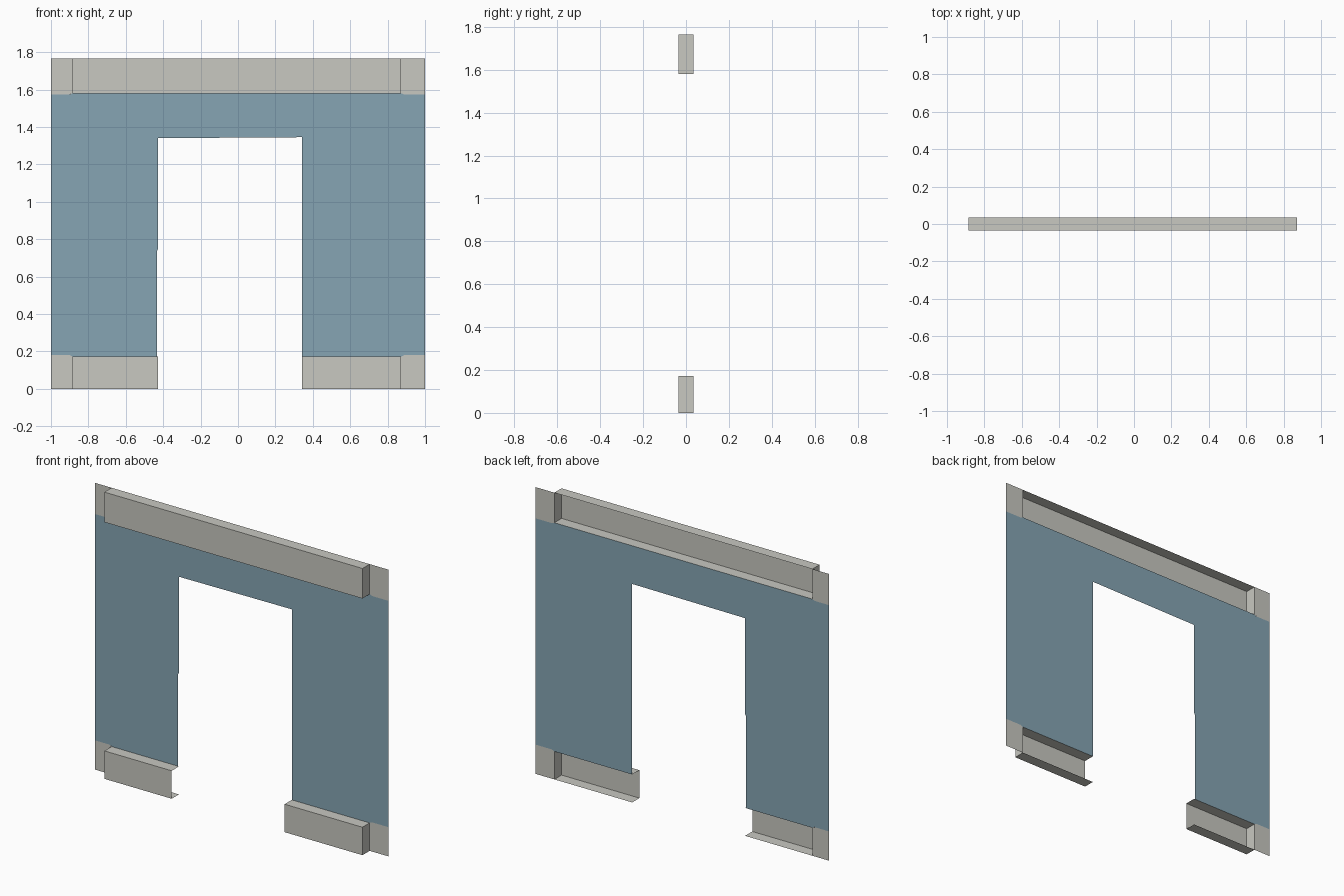
import bpy
import bmesh

if "Cube" in bpy.data.objects:
    bpy.data.objects.remove(bpy.data.objects["Cube"])

YB, YF = 0.035, -0.035          # wall plane and trim front
XL, XR = -0.885, 0.872          # outer ends of the trim
DL, DR = -0.427, 0.342          # doorway sides
TOP, CROWN, BASE = 1.765, 1.58, 0.172


def material(name, rgb):
    m = bpy.data.materials.new(name)
    m.diffuse_color = (*rgb, 1.0)
    m.use_nodes = True
    m.node_tree.nodes["Principled BSDF"].inputs["Base Color"].default_value = m.diffuse_color
    return m


blue = material("wall_blue", (0.238, 0.376, 0.455))
stone = material("trim_grey", (0.578, 0.578, 0.533))


def make(name, faces, mat):
    """Build one object from a few polygons given as corner points."""
    bm = bmesh.new()
    for pts in faces:
        bm.faces.new([bm.verts.new(p) for p in pts])
    bmesh.ops.remove_doubles(bm, verts=bm.verts, dist=1e-5)
    me = bpy.data.meshes.new(name)
    bm.to_mesh(me)
    bm.free()
    me.materials.append(mat)
    ob = bpy.data.objects.new(name, me)
    bpy.context.collection.objects.link(ob)
    return ob


def plate(name, outline, mat):
    """Flat panel in the wall plane from an x,z outline."""
    return make(name, [[(x, YB, z) for x, z in outline]], mat)


def trim(name, x0, x1, z0, z1, left_cap, right_cap):
    """Hollow moulding, open at the back, swept from a U section."""
    section = [(YB, z0), (YF, z0), (YF, z1), (YB, z1)]
    faces = [[(x0, *a), (x1, *a), (x1, *b), (x0, *b)]
             for a, b in zip(section, section[1:])]
    if left_cap:
        faces.append([(x0, y, z) for y, z in section])
    if right_cap:
        faces.append([(x1, y, z) for y, z in reversed(section)])
    return make(name, faces, stone)


# Wall sheet with the doorway cut out
plate("wall", [(-1, 0.18), (-0.9, 0.18), (XL, BASE), (-0.432, BASE),
               (-0.432, 0.74), (DL, 0.75), (DL, 1.34), (DR, 1.345),
               (DR, BASE), (XR, BASE), (0.89, 0.18), (1, 0.18),
               (1, 1.573), (0.89, 1.573), (XR, CROWN),
               (XL, CROWN), (-0.9, 1.573), (-1, 1.573)], blue)

# Flat corner plates beside the trim
for side, s, xi in (("left", -1, XL), ("right", 1, XR)):
    xm = xi + s * 0.016
    low = [(s, 0), (xi, 0), (xi, BASE), (xm, 0.18), (s, 0.18)]
    high = [(s, 1.573), (xm, 1.573), (xi, CROWN), (xi, TOP), (s, TOP)]
    for level, pts in (("lower", low), ("upper", high)):
        plate(f"{level}_corner_{side}", pts if s < 0 else pts[::-1], stone)

# Crown moulding and the two baseboards, open at the doorway
trim("crown_moulding", XL, XR, CROWN, TOP, True, True)
trim("baseboard_left", XL, DL, 0, BASE, True, False)
trim("baseboard_right", DR, XR, 0, BASE, False, True)
